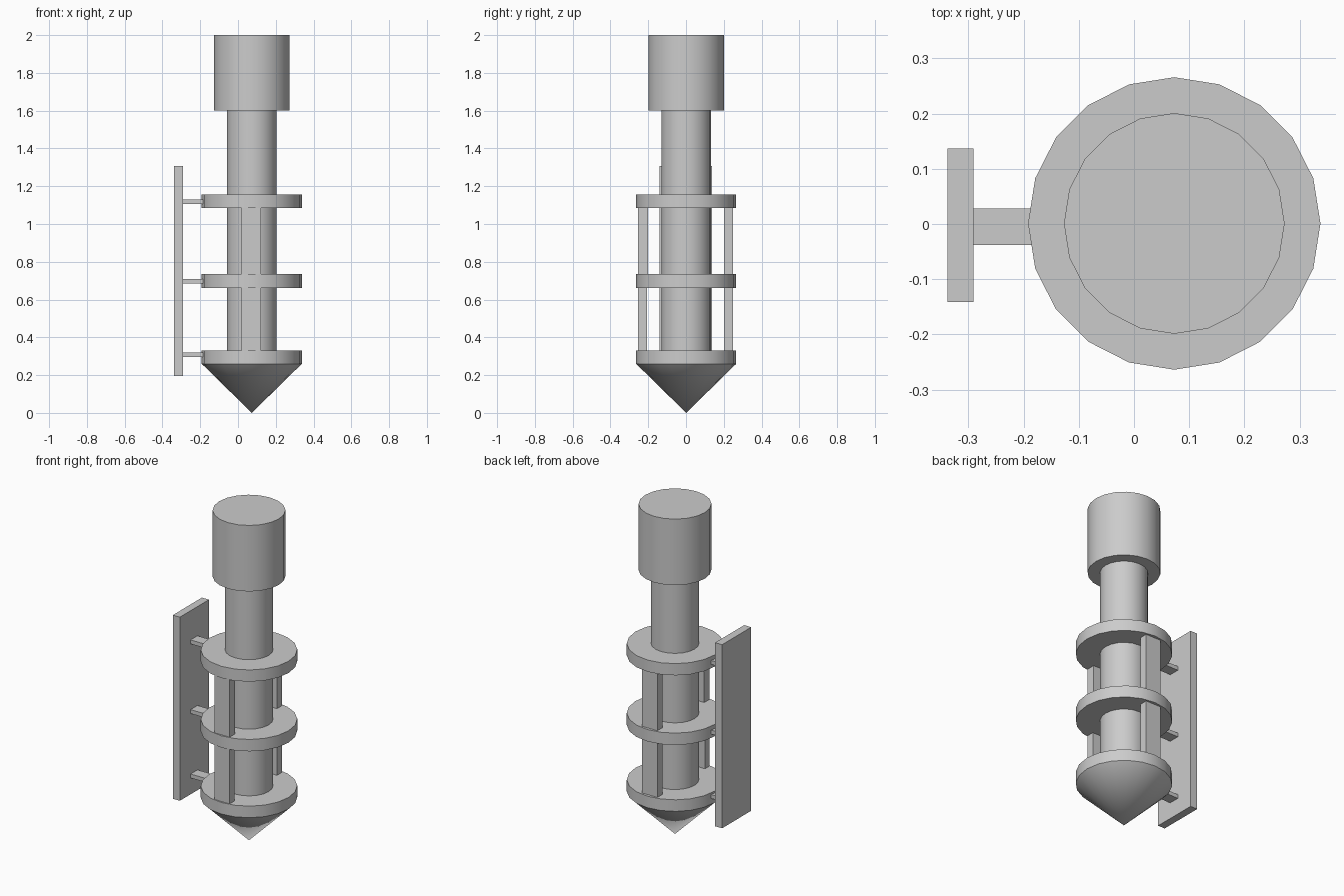
import bpy, math

if "Cube" in bpy.data.objects:
    bpy.data.objects.remove(bpy.data.objects["Cube"])

CX, CY = 0.073, 0.001   # main axis
SIDES = 20


def smooth(obj):
    bpy.context.view_layer.objects.active = obj
    obj.select_set(True)
    bpy.ops.object.shade_smooth_by_angle(angle=math.radians(30))
    obj.select_set(False)


def turned(name, r_low, r_high, z0, z1):
    bpy.ops.mesh.primitive_cone_add(
        vertices=SIDES, radius1=r_low, radius2=r_high, depth=z1 - z0,
        location=(CX, CY, (z0 + z1) / 2), rotation=(0, 0, math.pi / 2))
    obj = bpy.context.object
    obj.name = name
    smooth(obj)
    return obj


def box(name, x, y, z):
    bpy.ops.mesh.primitive_cube_add(
        size=1, location=[(a + b) / 2 for a, b in (x, y, z)])
    obj = bpy.context.object
    obj.name = name
    obj.scale = [b - a for a, b in (x, y, z)]
    bpy.ops.object.transform_apply(location=False, rotation=False, scale=True)
    return obj


# Central column: pointed tip, shaft and wide head
turned("pointed_tip", 0.0, 0.265, 0.0, 0.26)
turned("shaft", 0.132, 0.132, 0.33, 1.60)
turned("head", 0.2, 0.2, 1.60, 2.0)

# Three collars, each with a bracket reaching to the side plate
collars = [("lower", 0.26, 0.33, 0.307), ("middle", 0.662, 0.734, 0.697),
           ("upper", 1.084, 1.155, 1.119)]
for name, z0, z1, zb in collars:
    turned(name + "_collar", 0.265, 0.265, z0, z1)
    box(name + "_bracket", (-0.291, -0.18), (-0.038, 0.028), (zb - 0.012, zb + 0.012))

# Front and back struts between neighbouring collars
for label, z0, z1, inner in (("lower", 0.33, 0.662, 0.207), ("upper", 0.734, 1.084, 0.2)):
    box(label + "_front_strut", (0.018, 0.121), (-0.253, -inner), (z0, z1))
    box(label + "_back_strut", (0.018, 0.121), (0.2, 0.248), (z0, z1))

# Side plate
box("side_plate", (-0.338, -0.291), (-0.141, 0.137), (0.196, 1.308))
